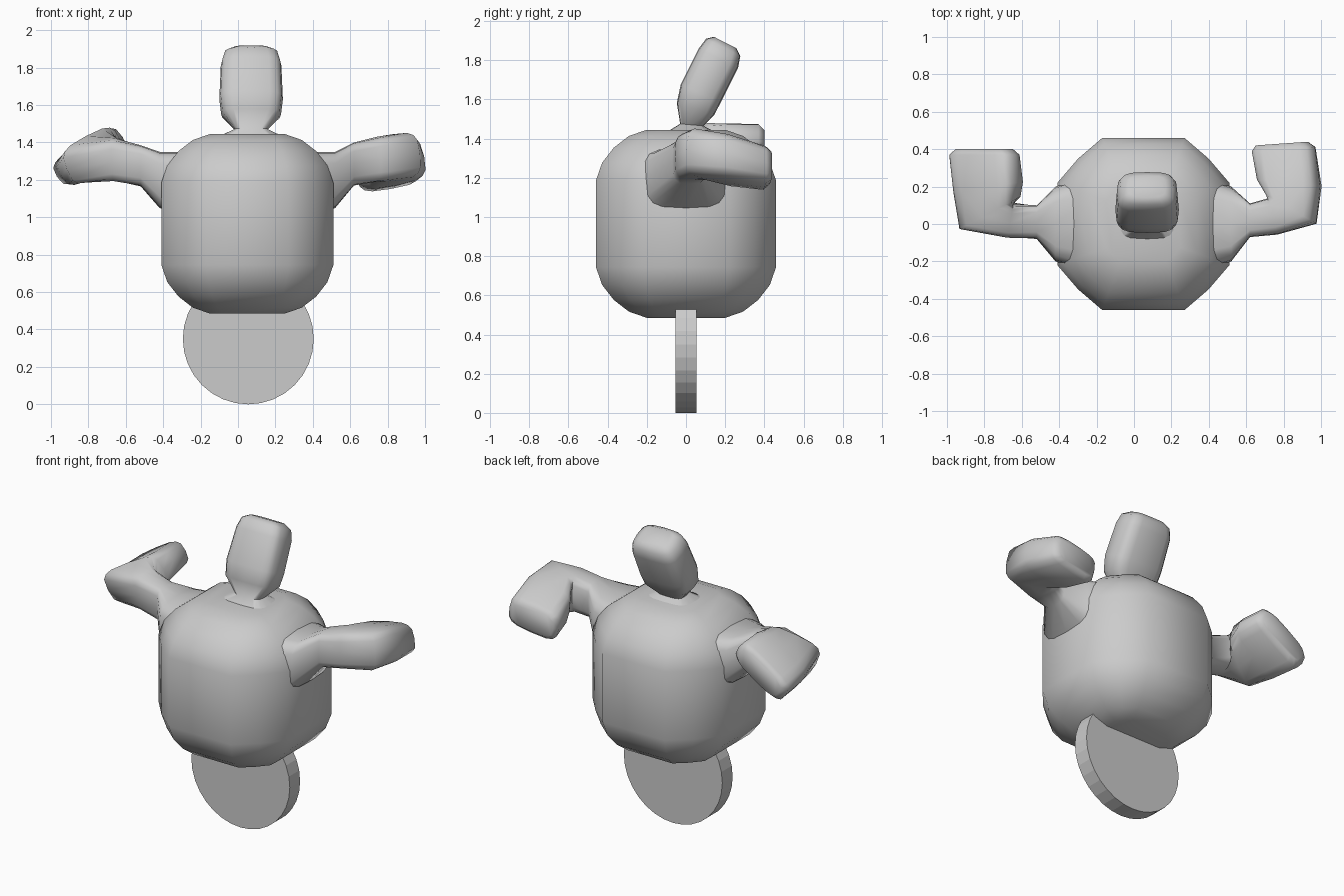
import bpy, bmesh
from math import sin, cos, pi, radians, copysign
from mathutils import Vector, Matrix

if "Cube" in bpy.data.objects:
    bpy.data.objects.remove(bpy.data.objects["Cube"])

grey = bpy.data.materials.new("plain grey")
grey.use_nodes = True
grey.diffuse_color = (0.6, 0.6, 0.6, 1)
grey.node_tree.nodes["Principled BSDF"].inputs["Base Color"].default_value = (0.6, 0.6, 0.6, 1)


def finish(bm, name, angle):
    """Turn a bmesh into a named, shaded object."""
    bmesh.ops.recalc_face_normals(bm, faces=bm.faces)
    mesh = bpy.data.meshes.new(name)
    bm.to_mesh(mesh)
    bm.free()
    mesh.materials.append(grey)
    obj = bpy.data.objects.new(name, mesh)
    bpy.context.collection.objects.link(obj)
    bpy.ops.object.select_all(action="DESELECT")
    bpy.context.view_layer.objects.active = obj
    obj.select_set(True)
    bpy.ops.object.shade_smooth_by_angle(angle=radians(angle))


def rounded(t):
    """Point on a rounded unit square."""
    soft = lambda v: copysign(abs(v) ** 0.55, v) if abs(v) > 1e-6 else 0
    return soft(cos(t)), soft(sin(t))


def loft(name, sections, sides=16):
    """Skin rounded-square rings, each given as centre, across and up vectors."""
    bm = bmesh.new()
    rings = []
    for centre, across, up in sections:
        ring = []
        for i in range(sides):
            p, q = rounded(2 * pi * i / sides)
            ring.append(bm.verts.new(centre + across * p + up * q))
        rings.append(ring)
    for lower, upper in zip(rings, rings[1:]):
        for i in range(sides):
            j = (i + 1) % sides
            bm.faces.new((lower[i], lower[j], upper[j], upper[i]))
    bm.faces.new(rings[0])
    bm.faces.new(rings[-1])
    finish(bm, name, 70)


def arm_ring(x, y, z, a, b, yaw, tilt):
    yaw, tilt = radians(yaw), radians(tilt)
    flat = Vector((cos(yaw), sin(yaw), 0))
    rise = Vector((0, 0, 1))
    return (Vector((x, y, z)), (flat * cos(tilt) + rise * sin(tilt)) * a,
            (rise * cos(tilt) - flat * sin(tilt)) * b)


def head_ring(y, z, a, b, lean):
    lean = radians(lean)
    return (Vector((0.07, y, z)), Vector((a, 0, 0)), Vector((0, cos(lean), -sin(lean))) * b)


# Body: block with chamfered upright corners and rounded rims
bm = bmesh.new()
bmesh.ops.create_cube(bm, size=1, matrix=Matrix.Translation((0.05, 0, 0.965))
                      @ Matrix.Diagonal((0.92, 0.92, 0.96, 1)))
upright = [e for e in bm.edges if abs(e.verts[0].co.z - e.verts[1].co.z) > 0.5]
bmesh.ops.bevel(bm, geom=upright, offset=0.24, segments=2, profile=0.29, affect="EDGES")
rims = [e for e in bm.edges if abs(e.verts[0].co.z - e.verts[1].co.z) < 0.01]
bmesh.ops.bevel(bm, geom=rims, offset=0.26, segments=4, profile=0.42, affect="EDGES")
finish(bm, "body", 60)

# Arms: flared shoulder, bent elbow, forearm reaching back
loft("right_arm", [arm_ring(*s) for s in (
    (-0.22, 0, 1.16, 0.27, 0.19, 90, 0),
    (-0.42, 0, 1.2, 0.2, 0.15, 90, 0),
    (-0.52, 0.01, 1.275, 0.09, 0.11, 90, 0),
    (-0.66, 0.02, 1.31, 0.09, 0.115, 80, 8),
    (-0.77, 0.06, 1.33, 0.18, 0.115, 28, 25),
    (-0.78, 0.2, 1.325, 0.195, 0.095, 8, 32),
    (-0.8, 0.37, 1.325, 0.2, 0.085, 0, 33),
    (-0.8, 0.4, 1.325, 0.165, 0.065, 0, 33))])

loft("left_arm", [arm_ring(*s) for s in (
    (0.32, 0, 1.16, 0.27, 0.19, 90, 0),
    (0.52, 0, 1.2, 0.2, 0.15, 90, 0),
    (0.62, 0.02, 1.285, 0.09, 0.115, 90, 0),
    (0.74, 0.04, 1.31, 0.1, 0.12, 105, 0),
    (0.84, 0.08, 1.32, 0.155, 0.125, 150, -8),
    (0.83, 0.22, 1.29, 0.17, 0.12, 174, -12),
    (0.8, 0.4, 1.25, 0.17, 0.1, 184, -10),
    (0.79, 0.43, 1.25, 0.14, 0.075, 184, -10))])

# Head: pinched neck and a block leaning backwards, with a domed end
loft("head", [head_ring(*s) for s in (
    (0.03, 1.39, 0.26, 0.2, 0),
    (0.03, 1.47, 0.09, 0.06, 5),
    (0.048, 1.55, 0.16, 0.1, 18),
    (0.075, 1.63, 0.17, 0.112, 25),
    (0.165, 1.81, 0.162, 0.112, 26),
    (0.19, 1.865, 0.145, 0.098, 27),
    (0.2, 1.89, 0.1, 0.065, 27))])

# Wheel: flat-faced disc under the body
bm = bmesh.new()
bmesh.ops.create_cone(bm, cap_ends=True, segments=32, radius1=0.35, radius2=0.35, depth=0.105,
                      matrix=Matrix.Translation((0.055, 0, 0.35)) @ Matrix.Rotation(pi / 2, 4, "X"))
finish(bm, "wheel", 5)
